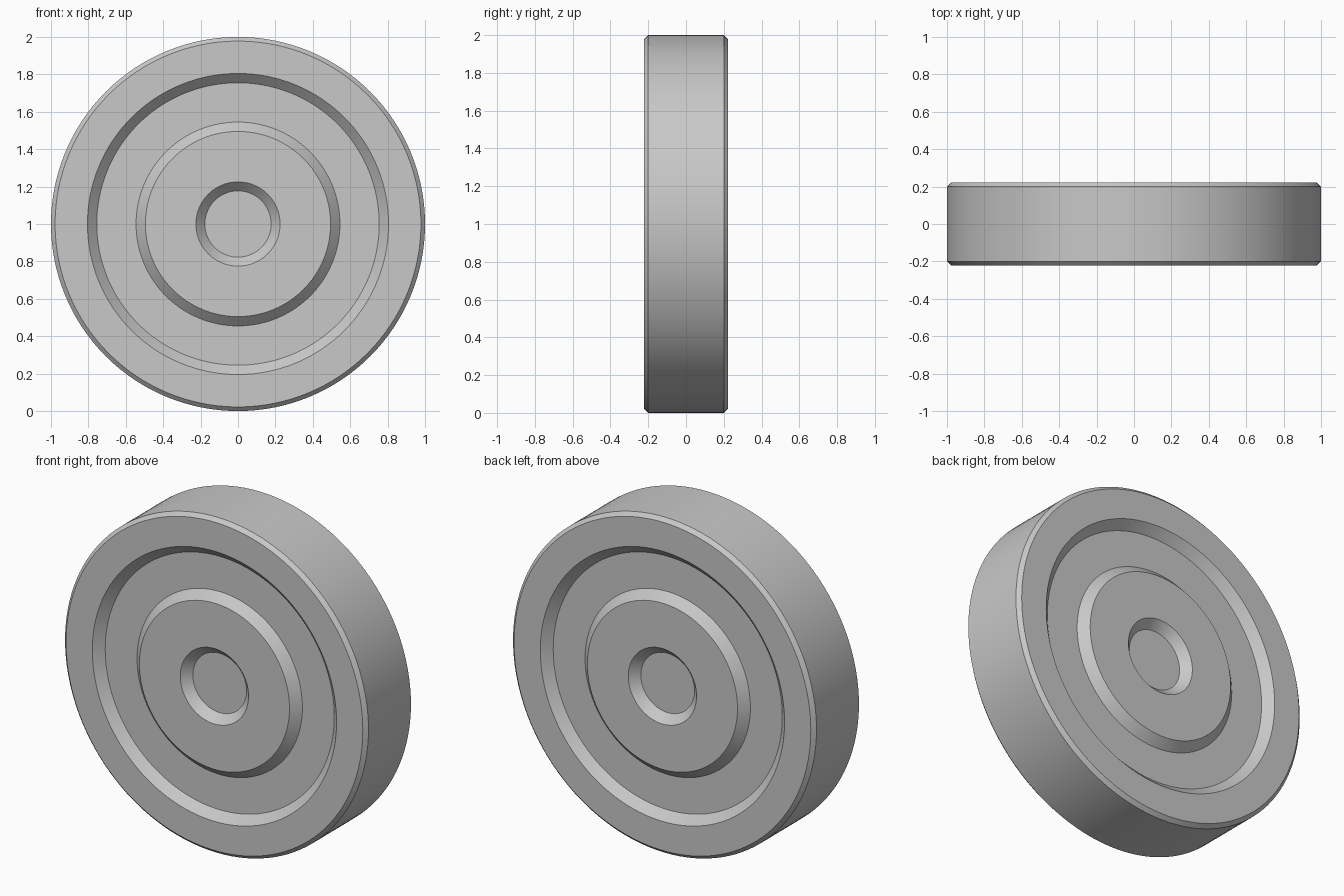
import bpy
import bmesh
import math
from mathutils import Matrix, Vector

cube = bpy.data.objects.get("Cube")
if cube:
    bpy.data.objects.remove(cube, do_unlink=True)

SEGMENTS = 128
FACE = 0.222    # half thickness at the raised faces
FLOOR = 0.172   # half thickness in the recesses

# Single grey material
grey = bpy.data.materials.new("plain grey")
grey.use_nodes = True
color = (0.58, 0.58, 0.58, 1.0)
grey.diffuse_color = color
grey.node_tree.nodes["Principled BSDF"].inputs["Base Color"].default_value = color

# Half profile (radius, distance from mid plane), from the axis to the rim
half = [
    (0.0, FLOOR), (0.177, FLOOR),      # centre dimple
    (0.225, FACE), (0.495, FACE),      # raised hub
    (0.545, FLOOR), (0.755, FLOOR),    # ring groove
    (0.805, FACE), (0.978, FACE),      # rim face
    (1.0, 0.2),                        # rim chamfer
]
# Mirror the half so both sides match
profile = [(r, -d) for r, d in half] + [(r, d) for r, d in reversed(half)]

# Revolve the profile round the wheel axis
bm = bmesh.new()
verts = [bm.verts.new((r, y, 0)) for r, y in profile]
edges = [bm.edges.new(pair) for pair in zip(verts, verts[1:])]
bmesh.ops.spin(bm, geom=verts + edges, cent=(0, 0, 0), axis=(0, 1, 0),
               angle=math.tau, steps=SEGMENTS, use_merge=False)
bmesh.ops.remove_doubles(bm, verts=bm.verts[:], dist=0.0001)
bmesh.ops.recalc_face_normals(bm, faces=bm.faces[:])
bmesh.ops.transform(bm, matrix=Matrix.Translation(Vector((0, 0, 1))), verts=bm.verts[:])

mesh = bpy.data.meshes.new("wheel_disc")
bm.to_mesh(mesh)
bm.free()
mesh.materials.append(grey)
disc = bpy.data.objects.new("wheel_disc", mesh)
bpy.context.collection.objects.link(disc)

# Smooth round surfaces with crisp chamfer edges
bpy.ops.object.select_all(action='DESELECT')
disc.select_set(True)
bpy.context.view_layer.objects.active = disc
bpy.ops.object.shade_smooth_by_angle(angle=math.radians(30))
